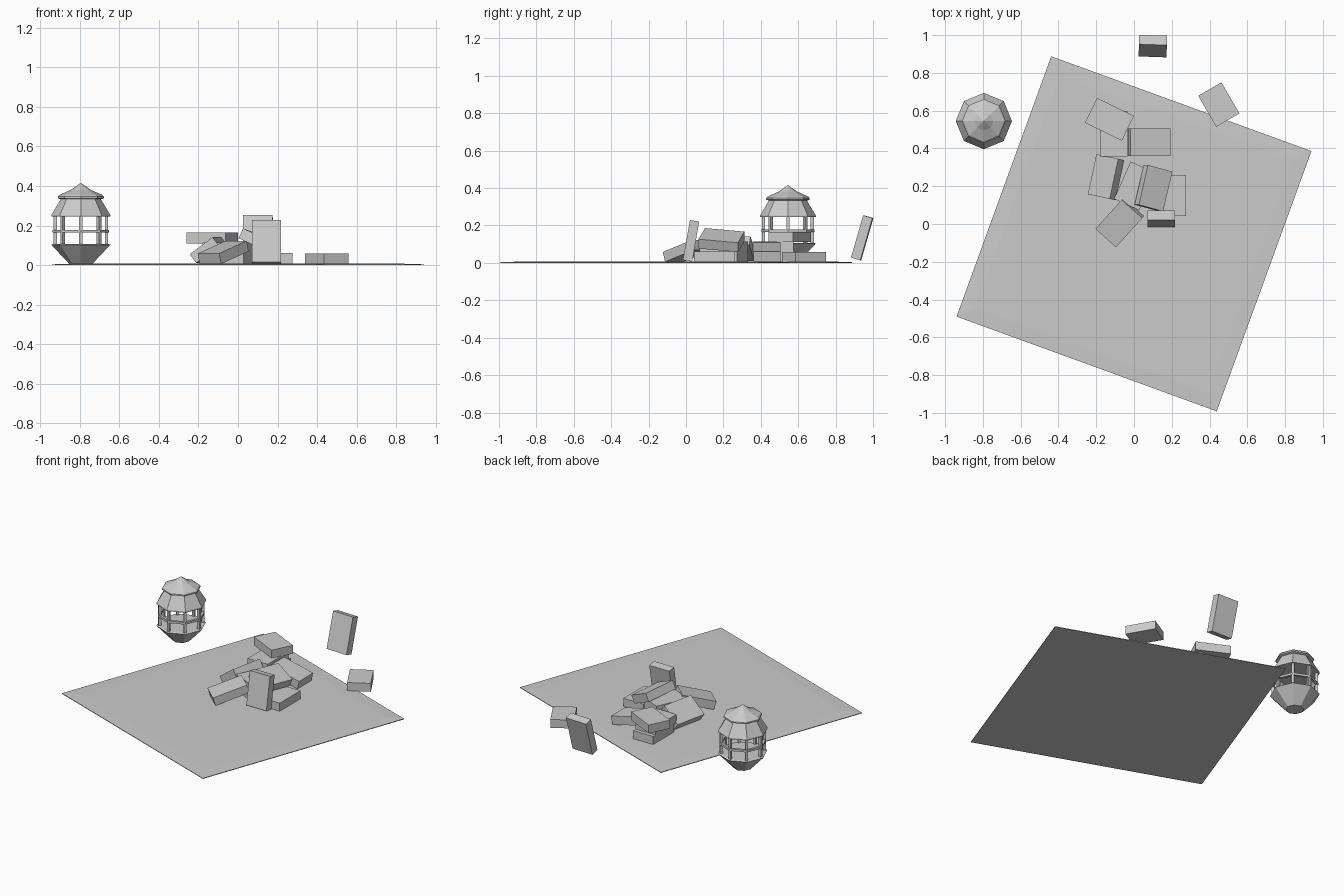
import bpy, bmesh
from math import radians, sin, cos, pi
from mathutils import Matrix, Vector

if "Cube" in bpy.data.objects:
    bpy.data.objects.remove(bpy.data.objects["Cube"])


def make(name, bm, loc=(0, 0, 0), rot=(0, 0, 0)):
    bmesh.ops.recalc_face_normals(bm, faces=bm.faces[:])
    me = bpy.data.meshes.new(name)
    bm.to_mesh(me)
    bm.free()
    ob = bpy.data.objects.new(name, me)
    ob.location = loc
    ob.rotation_euler = [radians(a) for a in rot]
    bpy.context.collection.objects.link(ob)
    return ob


def box(name, dims, loc, roll=0, pitch=0, yaw=0):
    bm = bmesh.new()
    bmesh.ops.create_cube(bm, size=1)
    bmesh.ops.scale(bm, vec=dims, verts=bm.verts)
    return make(name, bm, loc, (roll, pitch, yaw))


def lathe(name, profile, loc, closed=False, n=8):
    """Eight-sided turned form; closed profiles make rings, open ones are capped."""
    bm = bmesh.new()
    rings = [[bm.verts.new((r * cos(2 * pi * i / n), r * sin(2 * pi * i / n), z))
              for i in range(n)] for r, z in profile]
    pairs = list(zip(rings, rings[1:]))
    if closed:
        pairs.append((rings[-1], rings[0]))
    else:
        bm.faces.new(rings[0])
        bm.faces.new(rings[-1])
    for a, b in pairs:
        for i in range(n):
            j = (i + 1) % n
            bm.faces.new((a[i], a[j], b[j], b[i]))
    bmesh.ops.remove_doubles(bm, verts=bm.verts[:], dist=1e-5)
    return make(name, bm, loc)


# Thin square ground sheet with a barely raised middle
bm = bmesh.new()
bmesh.ops.create_cube(bm, size=1)
bmesh.ops.scale(bm, vec=(1.466, 1.466, 0.004), verts=bm.verts)
bm.normal_update()
top = [f for f in bm.faces if f.normal.z > 0.9]
bmesh.ops.inset_region(bm, faces=top, thickness=0.11)
for v in top[0].verts:
    v.co.z += 0.003
make("ground_sheet", bm, (0, -0.052, 0.002), (0, 0, -20))

# Bricks: location, roll, pitch, yaw
L, W, T = 0.217, 0.146, 0.055
bricks = [
    ("stack_brick_low", (-0.107, 0.490, 0.033), 0, 0, 90),
    ("stack_brick_mid", (-0.107, 0.465, 0.086), 0, 0, 90),
    ("stack_brick_top", (-0.130, 0.554, 0.138), 0, 0, -26),
    ("back_leaning_brick", (0.081, 0.433, 0.058), 0, 13, 0),
    ("right_floor_brick", (0.202, 0.150, 0.033), 0, 0, 90),
    ("core_brick_low", (0.005, 0.202, 0.033), 0, 0, 66),
    ("core_brick_high", (0.005, 0.202, 0.086), 0, 0, 66),
    ("top_leaning_brick", (0.103, 0.190, 0.122), 24, 5, 77),
    ("left_leaning_brick", (-0.148, 0.248, 0.076), -36, 0, 78),
    ("front_leaning_brick", (-0.075, 0.008, 0.064), 0, -17, 48),
]
for name, loc, roll, pitch, yaw in bricks:
    box(name, (L, W, T), loc, roll, pitch, yaw)
box("loose_brick", (0.19, 0.142, T), (0.449, 0.632, 0.031), yaw=-60)
# Upright bricks, tilted backwards
box("front_upright_brick", (W, 0.05, 0.217), (0.145, 0.027, 0.118), roll=-10)
box("back_upright_brick", (0.148, 0.052, 0.235), (0.10, 0.942, 0.134), roll=-16, yaw=-2)

# Lantern: bowl, rings, shade and cap
LC = Vector((-0.795, 0.545, 0))
lathe("lantern_bowl", [(0.055, 0.003), (0.098, 0.048), (0.149, 0.103), (0.139, 0.107)], LC)
lathe("lantern_ring", [(0.125, 0.164), (0.142, 0.164), (0.142, 0.178), (0.125, 0.178)], LC, True)
lathe("lantern_shade", [(0.132, 0.245), (0.149, 0.245), (0.149, 0.254),
                        (0.100, 0.336), (0.085, 0.336)], LC)
lathe("lantern_cap", [(0.095, 0.331), (0.116, 0.338), (0.116, 0.347), (0.108, 0.355),
                      (0.050, 0.381), (0.0, 0.416)], LC)

# Lantern posts, one at each corner
for i in range(8):
    a = 2 * pi * i / 8
    box(f"lantern_post_{i + 1}", (0.017, 0.017, 0.145),
        LC + Vector((0.13 * cos(a), 0.13 * sin(a), 0.176)), yaw=i * 45)
